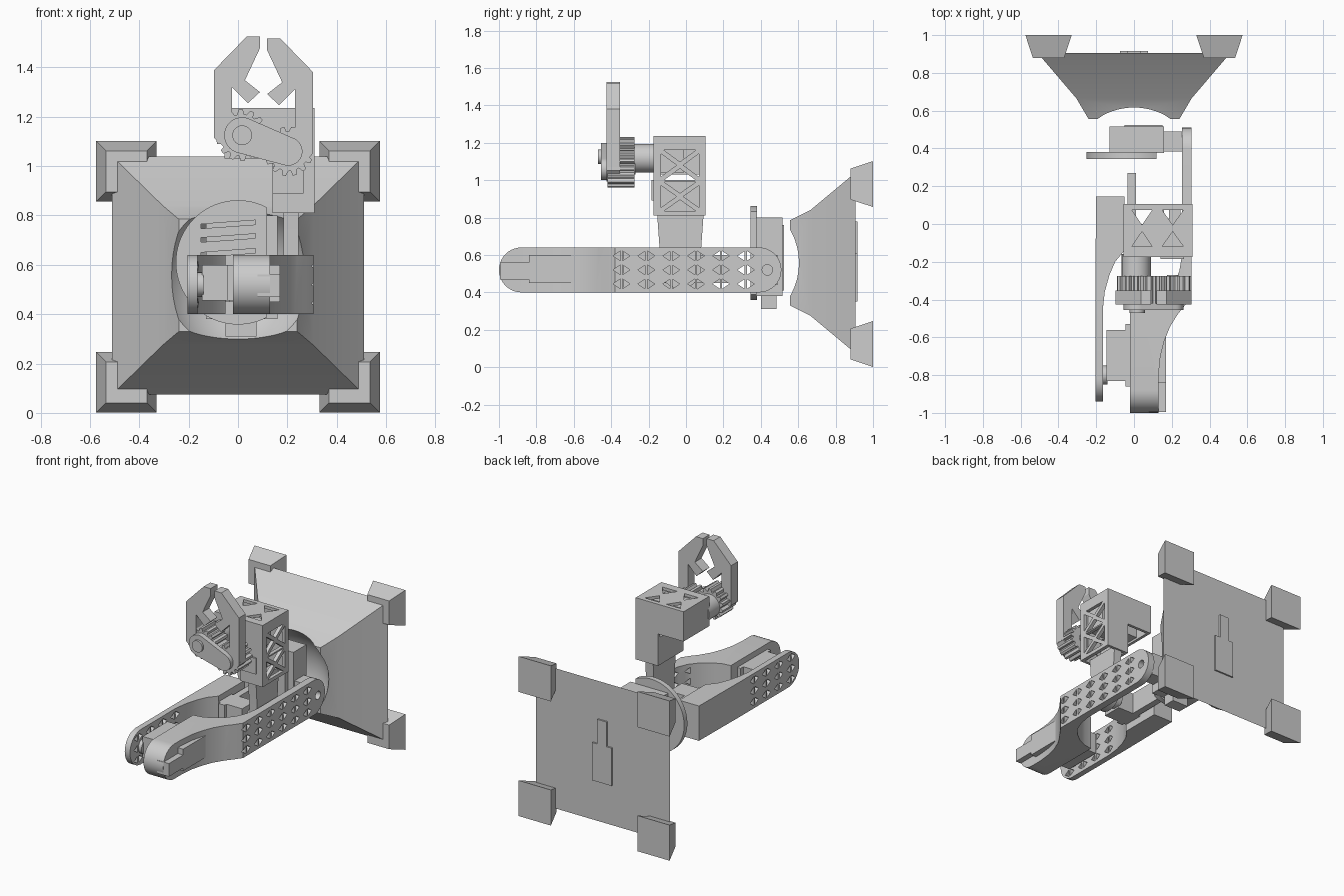
import bpy, bmesh
from math import sin, cos, pi, radians
from mathutils import Vector, Matrix

if "Cube" in bpy.data.objects:
    bpy.data.objects.remove(bpy.data.objects["Cube"])

PLACE = {'x': lambda u, v, w: (w, u, v), 'y': lambda u, v, w: (u, w, v), 'z': lambda u, v, w: (u, v, w)}


def finish(name, bm):
    bmesh.ops.recalc_face_normals(bm, faces=bm.faces)
    me = bpy.data.meshes.new(name)
    bm.to_mesh(me)
    bm.free()
    ob = bpy.data.objects.new(name, me)
    bpy.context.collection.objects.link(ob)
    return ob


def prism(name, axis, a, b, *polys):
    """Extrude one or more outlines along an axis from a to b."""
    bm = bmesh.new()
    for pts in polys:
        lo = [bm.verts.new(PLACE[axis](u, v, a)) for u, v in pts]
        hi = [bm.verts.new(PLACE[axis](u, v, b)) for u, v in pts]
        bm.faces.new(lo)
        bm.faces.new(hi[::-1])
        for i in range(len(pts)):
            j = (i + 1) % len(pts)
            bm.faces.new((lo[i], lo[j], hi[j], hi[i]))
    return finish(name, bm)


def rect(u0, u1, v0, v1):
    return [(u0, v0), (u1, v0), (u1, v1), (u0, v1)]


def box(name, x0, x1, y0, y1, z0, z1):
    return prism(name, 'z', z0, z1, rect(x0, x1, y0, y1))


def arc(cu, cv, r, a0=0, a1=360, n=32):
    full = abs(a1 - a0) == 360
    k = n if full else n + 1
    return [(cu + r * cos(radians(a0 + (a1 - a0) * i / n)), cv + r * sin(radians(a0 + (a1 - a0) * i / n))) for i in range(k)]


def loft(name, sections):
    """Rectangles (x0, x1, z0, z1) stacked along y."""
    bm = bmesh.new()
    rings = [[bm.verts.new((x, y, z)) for x, z in rect(*r)] for y, r in sections]
    for p, q in zip(rings, rings[1:]):
        for i in range(4):
            bm.faces.new((p[i], p[(i + 1) % 4], q[(i + 1) % 4], q[i]))
    bm.faces.new(rings[0])
    bm.faces.new(rings[-1])
    return finish(name, bm)


def cut(ob, tool, op='DIFFERENCE'):
    m = ob.modifiers.new('cut', 'BOOLEAN')
    m.object, m.operation, m.solver = tool, op, 'EXACT'
    dg = bpy.context.evaluated_depsgraph_get()
    me = bpy.data.meshes.new_from_object(ob.evaluated_get(dg))
    ob.modifiers.clear()
    ob.data = me
    bpy.data.objects.remove(tool)


def lattice(ys, zs, hw=.045, hh=.026, gap=.006):
    """Pairs of triangles pointing away from each other."""
    tris = []
    for y in ys:
        for z in zs:
            for s in (-1, 1):
                tris.append([(y + s * gap, z - hh), (y + s * gap, z + hh), (y + s * hw, z)])
    return tris


def cross(u0, u1, v0, v1, sides=False, g=.018):
    """Triangular openings left around an X brace."""
    c, d = (u0 + u1) / 2, (v0 + v1) / 2
    t = [[(u0 + g, v0), (u1 - g, v0), (c, d - g)], [(u0 + g, v1), (u1 - g, v1), (c, d + g)]]
    if sides:
        t += [[(u0, v0 + g), (u0, v1 - g), (c - g, d)], [(u1, v0 + g), (u1, v1 - g), (c + g, d)]]
    return t


# Base: stepped pyramid lying on its side, hollowed by a ball
base = loft('base', [(.555, (-.24, .24, .33, .785)), (.665, (-.305, .305, .275, .84)), (.905, (-.51, .51, .075, 1.04))])
bm = bmesh.new()
bmesh.ops.create_uvsphere(bm, u_segments=48, v_segments=24, radius=.338, matrix=Matrix.Translation((0, .40, .5575)))
cut(base, finish('ball_cutter', bm))

# Four tapered feet and the keyed plate on the back
for sx in (-1, 1):
    for sz in (-1, 1):
        cx, cz = .4525 * sx, .5515 + .4275 * sz
        loft('foot', [(y, (cx - h, cx + h, cz - h, cz + h)) for y, h in ((.88, .083), (1.0, .1225))])
prism('back_plate', 'y', .90, .916, [(-.075, .35), (.075, .35), (.075, .61), (.035, .61), (.035, .78), (-.035, .78), (-.035, .61), (-.075, .61)])

# Turntable disc with vents, and the shoulder motor behind it
disc = prism('shoulder_disc', 'y', .345, .38, arc(0, .61, .252, 62, 298, 48))
cut(disc, prism('vents', 'y', .3, .45, *[[(-.15, z - .018), (.07, z - .002), (.07, z + .016), (-.15, z)] for z in (.65, .71, .765)]))
box('shoulder_motor', -.13, .16, .375, .515, .38, .80)
box('shoulder_motor_rim', -.05, .15, .39, .525, .41, .76)
box('shoulder_motor_tab', -.05, .075, .40, .485, .31, .39)
box('shoulder_mount', .14, .255, .385, .49, .44, .60)

# Right arm link: lattice plate sweeping inward to the elbow block
arm = prism('right_arm', 'z', .40, .64, [
    (.305, .52), (.305, -.38), (.27, -.43), (.23, -.48), (.19, -.545), (.16, -.62), (.14, -.70), (.13, -.80), (.13, -1.0),
    (-.02, -1.0), (-.02, -.46), (.04, -.45), (.10, -.425), (.16, -.38), (.21, -.32), (.24, -.25), (.255, -.16), (.255, .52)])
cut(arm, prism('arm_outline', 'x', -.3, .5, arc(-.88, .52, .12, 90, 270, 20) + arc(.39, .52, .12, -90, 90, 20)), 'INTERSECT')
cut(arm, prism('arm_holes', 'x', .2, .4, *lattice([-.345 + .133 * i for i in range(6)], (.445, .52, .595)), arc(.435, .52, .028, n=20)))
box('elbow_motor_cover', .08, .17, -.84, -.56, .45, .60)
box('elbow_motor_cable_guide', .08, .17, -.995, -.84, .47, .56)
box('elbow_motor', -.145, -.01, -.83, -.56, .455, .60)
box('elbow_motor_flange', -.045, -.015, -.86, -.53, .455, .60)
prism('elbow_horn', 'x', -.17, -.14, arc(-.80, .52, .05))

# Left arm link: thin lattice plate widening to the wrist motor block
arm = prism('left_arm', 'z', .40, .64, [
    (-.205, -.94), (-.165, -.94), (-.165, -.45), (-.155, -.36), (-.13, -.27), (-.10, -.20), (-.05, -.14), (-.05, .145), (-.20, .145), (-.205, -.30)])
cut(arm, prism('arm_outline', 'x', -.4, .1, arc(-.82, .52, .12, 90, 270, 20) + [(.3, .40), (.3, .64)]), 'INTERSECT')
cut(arm, prism('arm_holes', 'x', -.3, -.14, *lattice([-.85 + .133 * i for i in range(4)], (.445, .52, .595))))
box('wrist_motor', -.06, .13, -.14, 0, .45, .60)
box('wrist_motor_flange', -.035, .01, -.16, .27, .45, .60)
prism('wrist_horn', 'x', .12, .19, arc(-.03, .52, .06))

# Wrist neck, tapering downward with a rounded end
prism('wrist_neck', 'x', .185, .245, [(-.155, .83), (-.14, .62)] + arc(-.03, .53, .11, 180, 360, 16) + [(.08, .62), (.095, .83)])

# Hollow L-shaped gripper housing with X braces
house = prism('gripper_housing', 'y', -.175, .105, [(.14, .81), (.31, .81), (.31, 1.235), (-.055, 1.235), (-.055, 1.03), (.14, 1.03)])
cut(house, prism('cavity', 'y', -.155, .085, [(-.035, 1.0), (.16, 1.0), (.16, .7), (.285, .7), (.285, 1.215), (-.035, 1.215)]))
cut(house, prism('top_holes', 'z', 1.19, 1.3, *cross(-.03, .115, -.12, .075), *cross(.13, .28, -.12, .075)))
cut(house, prism('side_holes', 'x', .25, .4, *cross(-.135, .07, .835, .99, True), *cross(-.135, .07, 1.0, 1.16, True)))
box('gripper_motor', -.03, .26, -.165, -.01, 1.04, 1.19)
box('gripper_motor_mount', .14, .265, -.185, -.15, .89, 1.0)


# Drive shaft, gears and link cover
def gear(name, cx, cz, ro, ri, n, y0, y1, turn=0):
    pts = []
    for i in range(n):
        for f, r in ((0, ri), (.25, ri), (.4, ro), (.75, ro)):
            a = 2 * pi * (i + f) / n + turn
            pts.append((cx + r * cos(a), cz + r * sin(a)))
    return prism(name, 'y', y0, y1, pts)


gear('left_gear', .015, 1.125, .105, .085, 14, -.42, -.275)
gear('right_gear', .205, 1.06, .10, .08, 14, -.42, -.275, .22)
prism('drive_shaft', 'y', -.29, -.16, arc(.012, 1.117, .077))
prism('right_gear_pin', 'y', -.44, -.27, arc(.205, 1.06, .03, n=20))
prism('link_cover', 'y', -.455, -.42, arc(.017, 1.125, .073, 73, 253, 20) + arc(.203, 1.06, .058, -107, 73, 20))
prism('cover_cap', 'y', -.47, -.45, arc(.017, 1.125, .04, n=24))

# Pair of hooked jaws, mirrored about the gripper centre
jaw = [(-.097, 1.389), (.036, 1.526), (.089, 1.526), (.089, 1.478), (.028, 1.348), (.089, 1.30), (.04, 1.255), (-.024, 1.32), (-.024, 1.15)]
prism('left_jaw', 'y', -.425, -.352, jaw + [(.01, 1.06), (-.04, 1.06), (-.097, 1.115)])
prism('right_jaw', 'y', -.425, -.352, [(.207 - x, z - .008) for x, z in jaw + [(.0, 1.09), (.0, 1.0), (-.045, 1.0), (-.097, 1.06)]])

# Smooth the round parts, keep the edges sharp
for ob in bpy.data.objects:
    ob.select_set(True)
    bpy.context.view_layer.objects.active = ob
bpy.ops.object.shade_smooth_by_angle(angle=radians(25))
